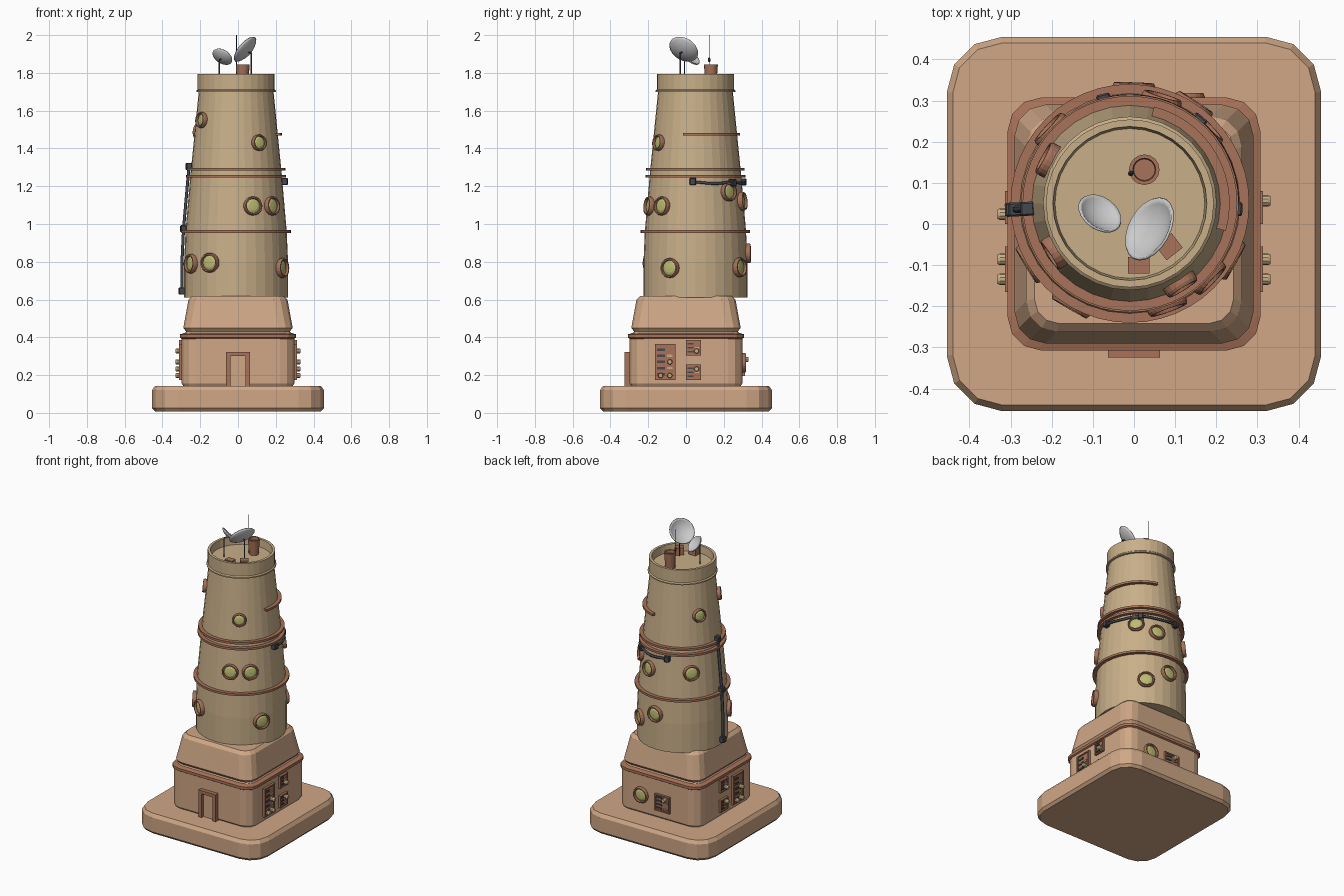
import bpy, bmesh, math
from mathutils import Vector, Matrix

if "Cube" in bpy.data.objects:
    bpy.data.objects.remove(bpy.data.objects["Cube"])

CX, CY = -0.01, 0.05          # tower axis
PI = math.pi


def mat(name, c):
    m = bpy.data.materials.new(name)
    m.diffuse_color = (*c, 1)
    m.use_nodes = True
    m.node_tree.nodes["Principled BSDF"].inputs["Base Color"].default_value = m.diffuse_color
    return m


SAND = mat("sandstone", (0.63, 0.39, 0.24))
TAN = mat("tower_plaster", (0.58, 0.43, 0.25))
RUST = mat("rust_trim", (0.39, 0.17, 0.10))
GLASS = mat("window_glass", (0.50, 0.50, 0.17))
DARK = mat("dark_metal", (0.06, 0.065, 0.075))


def finish(bm, name, m=None, matrix=None, smooth=False):
    bmesh.ops.recalc_face_normals(bm, faces=bm.faces)
    me = bpy.data.meshes.new(name)
    bm.to_mesh(me)
    bm.free()
    ob = bpy.data.objects.new(name, me)
    bpy.context.collection.objects.link(ob)
    if m:
        me.materials.append(m)
    if matrix:
        ob.matrix_world = matrix
    if smooth:
        me.shade_smooth()
    return ob


def loft(name, layers, m, seg=3, cy=0.0):
    """Stack of rounded squares: (half width, corner radius, z)."""
    bm = bmesh.new()
    loops = []
    for h, r, z in layers:
        vs = []
        for k, (sx, sy) in enumerate(((1, 1), (-1, 1), (-1, -1), (1, -1))):
            for i in range(seg + 1):
                a = PI / 2 * (k + i / seg)
                vs.append(bm.verts.new((sx * (h - r) + r * math.cos(a),
                                        cy + sy * (h - r) + r * math.sin(a), z)))
        loops.append(vs)
    n = len(loops[0])
    for a, b in zip(loops, loops[1:]):
        for i in range(n):
            bm.faces.new((a[i], a[(i + 1) % n], b[(i + 1) % n], b[i]))
    bm.faces.new(loops[0])
    bm.faces.new(loops[-1])
    return finish(bm, name, m)


def lathe(name, prof, m, n=32, matrix=None, a0=0, a1=360, closed=False, smooth=False):
    """Turn an (r, z) profile; closed joins its last point to the first."""
    bm = bmesh.new()
    full = a1 - a0 >= 360
    cols = []
    for i in range(n if full else n + 1):
        a = math.radians(a0 + (a1 - a0) * i / n)
        cols.append([bm.verts.new((r * math.cos(a), r * math.sin(a), z)) for r, z in prof])
    k = len(prof)
    for i in range(n):
        p, q = cols[i], cols[(i + 1) % len(cols)]
        for j in range(k if closed else k - 1):
            bm.faces.new((p[j], q[j], q[(j + 1) % k], p[(j + 1) % k]))
    if closed and not full:
        bm.faces.new(cols[0])
        bm.faces.new(cols[-1])
    bmesh.ops.remove_doubles(bm, verts=bm.verts, dist=1e-5)
    return finish(bm, name, m, matrix, smooth)


def box(name, size, matrix, m, bevel=0.0):
    bm = bmesh.new()
    bmesh.ops.create_cube(bm, size=1)
    bmesh.ops.scale(bm, vec=size, verts=bm.verts)
    if bevel:
        bmesh.ops.bevel(bm, geom=bm.edges[:], offset=bevel, segments=1, affect='EDGES')
    return finish(bm, name, m, matrix)


def aim(pos, normal):
    """Local z along normal, local y kept upwards."""
    z = Vector(normal).normalized()
    x = Vector((0, 0, 1)).cross(z).normalized()
    y = z.cross(x)
    return Matrix.Translation(pos) @ Matrix((x, y, z)).transposed().to_4x4()


def tube(name, pts, r, m):
    cu = bpy.data.curves.new(name, 'CURVE')
    cu.dimensions = '3D'
    cu.bevel_depth = r
    cu.bevel_resolution = 1
    cu.use_fill_caps = True
    sp = cu.splines.new('POLY')
    sp.points.add(len(pts) - 1)
    for p, c in zip(sp.points, pts):
        p.co = (*c, 1)
    cu.materials.append(m)
    ob = bpy.data.objects.new(name, cu)
    bpy.context.collection.objects.link(ob)
    return ob


# Plinth, square ground floor, trim band and tapered upper block
loft("plinth", [(0.44, 0.12, 0.008), (0.455, 0.135, 0.025), (0.455, 0.135, 0.12), (0.44, 0.12, 0.142)], SAND)
loft("ground_floor", [(0.285, 0.06, 0.135), (0.298, 0.075, 0.155), (0.298, 0.075, 0.40), (0.275, 0.06, 0.43), (0.27, 0.06, 0.46)], SAND)
loft("trim_band", [(0.297, 0.07, 0.392), (0.307, 0.08, 0.398), (0.307, 0.08, 0.416), (0.28, 0.06, 0.424)], RUST)
loft("upper_block", [(0.275, 0.06, 0.432), (0.29, 0.075, 0.45), (0.285, 0.075, 0.475), (0.262, 0.075, 0.60), (0.242, 0.06, 0.62)], SAND)

# Tower shaft and roof parapet
AXIS = Matrix.Translation((CX, CY, 0))
SHAFT = [(0.275, 0.61), (0.275, 0.80), (0.268, 0.96), (0.241, 1.27), (0.197, 1.71)]
lathe("tower_shaft", [(0, 0.61)] + SHAFT, TAN, matrix=AXIS)
lathe("roof_parapet", [(0.19, 1.698), (0.211, 1.698), (0.211, 1.706), (0.204, 1.712), (0.204, 1.795),
                       (0.187, 1.795), (0.182, 1.745), (0, 1.745)], TAN, matrix=AXIS)


def shaft_r(z):
    for (r0, z0), (r1, z1) in zip(SHAFT, SHAFT[1:]):
        if z <= z1:
            return r0 + (r1 - r0) * (z - z0) / (z1 - z0)
    return SHAFT[-1][0]


def on_shaft(deg, z, off=0.0):
    a = math.radians(deg)
    r = shaft_r(z) + off
    return Vector((CX + r * math.cos(a), CY + r * math.sin(a), z))


# Rings around the shaft, the top one only part way round
for i, (z, a0, a1) in enumerate(((0.96, 0, 360), (1.252, 0, 360), (1.29, 0, 360), (1.475, -16, 76))):
    r = shaft_r(z)
    lathe(f"shaft_ring_{i}", [(r - 0.01, z - 0.007), (r + 0.022, z - 0.007), (r + 0.022, z + 0.007), (r - 0.01, z + 0.007)],
          RUST, 48 if a1 > 100 else 14, AXIS, a0, a1, True)


# Round windows
def porthole(i, M, r):
    lathe(f"window_frame_{i}", [(r * 0.76, -0.02), (r, -0.02), (r, 0.012), (r * 0.93, 0.02), (r * 0.80, 0.02), (r * 0.76, 0.014)],
          RUST, 20, M, closed=True)
    lathe(f"window_glass_{i}", [(0, 0.014), (r * 0.5, 0.012), (r * 0.78, 0.006)], GLASS, 20, M)


WINDOWS = [(-120, .795, .052), (-149, .79, .052), (-29, .767, .052), (57, .77, .052), (88, .845, .052),
           (-70, 1.095, .05), (-43, 1.095, .05), (44, 1.17, .05), (73, 1.12, .05), (137, 1.13, .05),
           (-58, 1.43, .043), (213, 1.55, .042), (152, 1.49, .043)]
for i, (deg, z, r) in enumerate(WINDOWS):
    a = math.radians(deg)
    tilt = 0.1 if z > 0.9 else 0.03
    porthole(i, aim(on_shaft(deg, z), (math.cos(a), math.sin(a), tilt)), r)
porthole("back", aim((0.12, 0.298, 0.265), (0, 1, 0)), 0.052)

# Cables with junction boxes: one running down the left, one around the back
tube("down_cable", [on_shaft(183, z, 0.012) for z in (1.305, 1.14, 0.975, 0.81, 0.645)], 0.009, DARK)
tube("wrap_cable", [on_shaft(d, 1.222 - 0.008 * math.sin(math.radians((d + 3) * 3.4)) ** 2, 0.012)
                    for d in range(-3, 106, 6)], 0.008, DARK)
for i, (d, z) in enumerate(((183, 1.305), (183, 0.975), (183, 0.645), (-3, 1.225), (50, 1.218), (104, 1.222))):
    a = math.radians(d)
    box(f"junction_box_{i}", (0.034, 0.038, 0.034), aim(on_shaft(d, z, 0.012), (math.cos(a), math.sin(a), 0)), DARK, 0.004)

# Front door: posts, lintel and leaf
for s in (-1, 1):
    box("door_post", (0.022, 0.04, 0.18), Matrix.Translation((s * 0.052, -0.305, 0.23)), RUST)
box("door_lintel", (0.126, 0.04, 0.022), Matrix.Translation((0, -0.305, 0.311)), RUST)
box("door_leaf", (0.084, 0.02, 0.165), Matrix.Translation((0, -0.295, 0.22)), SAND)


# Control panels: plate, raised frame, slots and knobs
def panel(name, M, w, h, rows, knobs):
    def at(x, y, z=0.0):
        return M @ Matrix.Translation((x, y, z))
    box(name + "_plate", (w, h, 0.016), M, RUST)
    for s in (-1, 1):
        box(name + "_rail", (w, 0.008, 0.03), at(0, s * (h / 2 - 0.004)), RUST)
        box(name + "_stile", (0.008, h, 0.03), at(s * (w / 2 - 0.004), 0), RUST)
    for j in range(rows):
        y = h * (0.5 - (j + 0.9) / (rows + 0.8))
        box(name + "_slot", (w * 0.38, h * 0.35 / rows, 0.026), at(-w * 0.2, y), DARK)
        if j % 2:
            box(name + "_switch", (w * 0.25, h * 0.3 / rows, 0.03), at(w * 0.22, y), SAND)
    for x, y in knobs:
        lathe(name + "_knob", [(0, 0.034), (0.011, 0.034), (0.014, 0.028), (0.014, 0)], TAN, 10, at(x * w, y * h))


for s, side in ((1, "right"), (-1, "left")):
    n = (s, 0, 0)
    panel(side + "_tall_panel", aim((s * 0.298, -0.11, 0.27), n), 0.11, 0.19, 5,
          [(-0.22, -0.38), (0.22, -0.38), (0.22, 0.0)])
    panel(side + "_upper_panel", aim((s * 0.298, 0.04, 0.345), n), 0.08, 0.08, 3, [(0.2, -0.22)])
    panel(side + "_lower_panel", aim((s * 0.298, 0.04, 0.215), n), 0.08, 0.08, 3, [(0.2, 0.22)])
panel("back_panel", aim((-0.04, 0.298, 0.25), (0, 1, 0)), 0.11, 0.11, 4, [(0.2, 0.3)])


# Roof dishes on poles
def dish(name, pos, normal, r, foot):
    prof = [(r * math.sin(t), -r * 0.95 * (math.cos(t) - math.cos(0.85))) for t in [0.85 * k / 6 for k in range(7)]]
    k = r / prof[-1][0]
    prof = [(a * k, b) for a, b in prof]
    inner = [(a * 0.95, b + 0.005) for a, b in reversed(prof)]
    lathe(name, prof + inner, None, 20, aim(pos, normal), smooth=True)
    back = Vector(pos) - Vector(normal).normalized() * r * 0.3
    tube(name + "_pole", [foot, (foot[0], foot[1], back.z - 0.005), back], 0.004, DARK)


dish("large_dish", (0.038, -0.012, 1.925), (-0.70, 0.38, 0.60), 0.083, (0.07, -0.03, 1.74))
dish("small_dish", (-0.083, 0.025, 1.885), (0.42, 0.60, 0.66), 0.058, (-0.098, -0.008, 1.74))

# Roof vent, aerial and equipment boxes
lathe("roof_vent", [(0.029, 1.74), (0.037, 1.845), (0.028, 1.845), (0.026, 1.825), (0, 1.825)], RUST, 16,
      Matrix.Translation((0.025, 0.132, 0)))
tube("aerial", [(-0.008, 0.123, 1.74), (-0.008, 0.123, 2.0)], 0.002, DARK)
lathe("aerial_collar", [(0, 1.855), (0.007, 1.862), (0.007, 1.875), (0, 1.885)], DARK, 8, Matrix.Translation((-0.008, 0.123, 0)))
box("roof_box_a", (0.052, 0.04, 0.05), Matrix.Translation((0.012, -0.1, 1.768)), RUST)
box("roof_box_b", (0.05, 0.045, 0.05), Matrix.Translation((0.085, -0.055, 1.768)) @ Matrix.Rotation(math.radians(38), 4, 'Z'), RUST)
